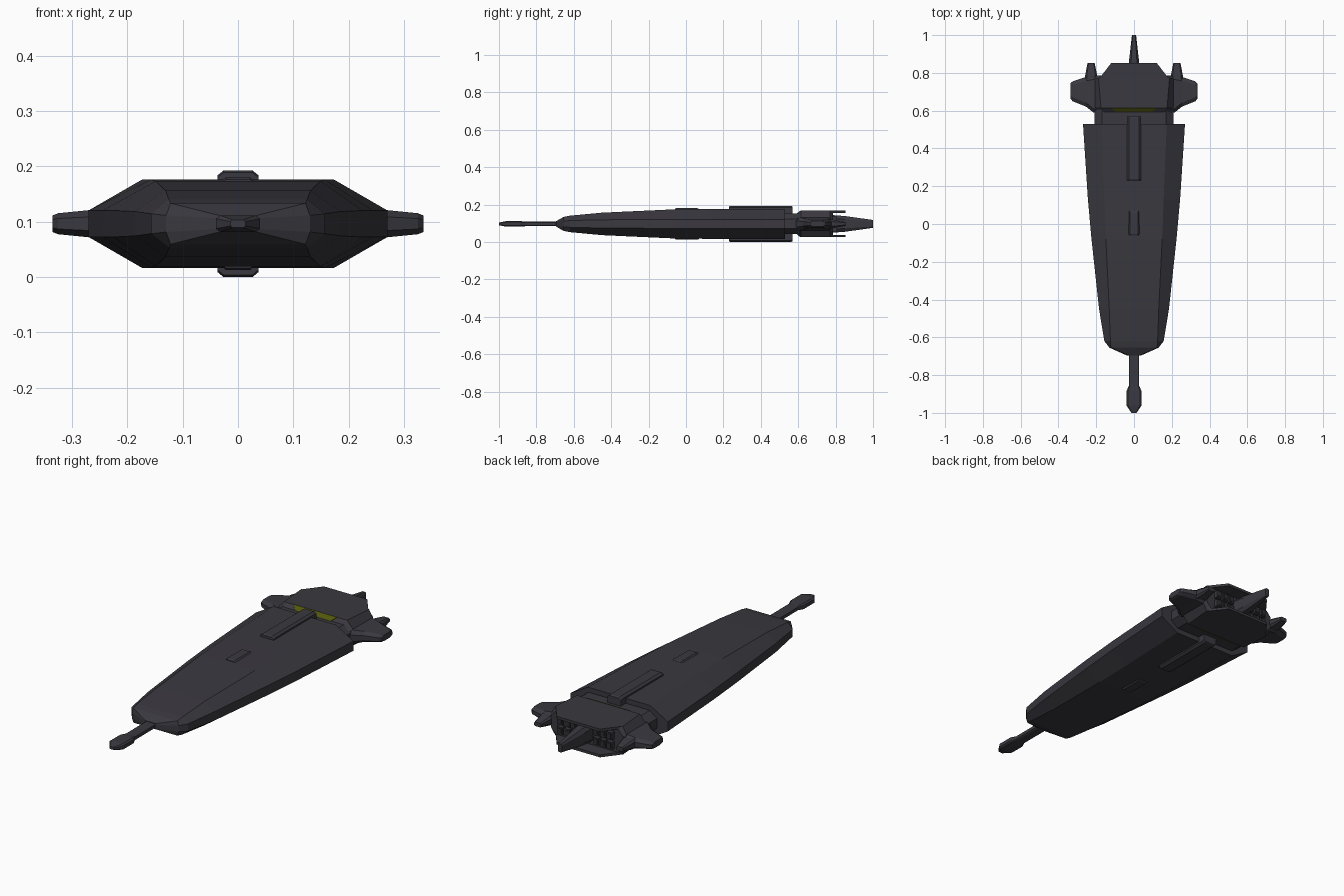
import bpy, bmesh
from mathutils import Vector

ZC = 0.0965  # height of the ship's centre line


def material(name, rgb):
    m = bpy.data.materials.new(name)
    m.diffuse_color = (*rgb, 1)
    return m


GREY = material("dark_grey", (0.042, 0.040, 0.050))
DARK = material("engine_grey", (0.028, 0.027, 0.033))
OLIVE = material("olive_yellow", (0.085, 0.095, 0.004))


def loft(name, rings, mat=GREY):
    """Skin a closed solid through rings with equal point counts."""
    bm = bmesh.new()
    vs = [[bm.verts.new(p) for p in r] for r in rings]
    n = len(vs[0])
    for a, b in zip(vs, vs[1:]):
        for i in range(n):
            j = (i + 1) % n
            bm.faces.new((a[i], a[j], b[j], b[i]))
    bm.faces.new(vs[0])
    bm.faces.new(vs[-1])
    bmesh.ops.recalc_face_normals(bm, faces=bm.faces)
    me = bpy.data.meshes.new(name)
    bm.to_mesh(me)
    bm.free()
    me.materials.append(mat)
    ob = bpy.data.objects.new(name, me)
    bpy.context.collection.objects.link(ob)
    return ob


def octagon(w, flat, side, h):
    return [(w, -side), (w, side), (flat, h), (-flat, h),
            (-w, side), (-w, -side), (-flat, -h), (flat, -h)]


def along_y(name, sections, cx=0, cz=ZC, mat=GREY):
    """Sections: (y, half width, half flat, half side height, half height)."""
    return loft(name, [[(cx + u, y, cz + v) for u, v in octagon(*s)]
                       for y, *s in sections], mat)


def box(name, x, y, z, mat=GREY):
    rings = [[(x[0], yy, z[0]), (x[1], yy, z[0]), (x[1], yy, z[1]), (x[0], yy, z[1])] for yy in y]
    return loft(name, rings, mat)


# Main hull
along_y("hull", [
    (-0.695, 0.040, 0.030, 0.010, 0.014),
    (-0.655, 0.130, 0.122, 0.015, 0.037),
    (-0.620, 0.157, 0.125, 0.018, 0.044),
    (-0.450, 0.185, 0.131, 0.022, 0.060),
    (-0.080, 0.225, 0.149, 0.024, 0.077),
    (0.130, 0.244, 0.157, 0.024, 0.080),
    (0.530, 0.270, 0.173, 0.024, 0.080)])

# Neck between hull and aft block
along_y("neck", [(0.52, 0.21, 0.17, 0.025, 0.055), (0.61, 0.21, 0.17, 0.025, 0.055)])

# Bow probe
along_y("bow_probe", [
    (-1.000, 0.014, 0.010, 0.004, 0.007),
    (-0.960, 0.040, 0.032, 0.009, 0.015),
    (-0.885, 0.040, 0.032, 0.009, 0.015),
    (-0.855, 0.027, 0.021, 0.008, 0.012),
    (-0.680, 0.027, 0.021, 0.008, 0.012)])

# Aft block
along_y("aft_block", [
    (0.585, 0.200, 0.150, 0.030, 0.048),
    (0.615, 0.210, 0.175, 0.032, 0.071),
    (0.770, 0.210, 0.188, 0.032, 0.071),
    (0.785, 0.200, 0.165, 0.030, 0.064)])

# Tail spike
along_y("tail_spike", [
    (0.770, 0.036, 0.022, 0.030, 0.048),
    (0.850, 0.028, 0.016, 0.024, 0.042),
    (1.000, 0.011, 0.007, 0.014, 0.021)])

# Parts repeated on the top and the underside
for s, tag in ((1, "top"), (-1, "bottom")):
    def at(z):
        return ZC + s * z

    # Spine and small deck plate
    for name, y0, y1, w, base, h in (("spine", 0.23, 0.57, 0.037, 0.045, 0.0965),
                                     ("deck_plate", -0.06, 0.07, 0.031, 0.070, 0.084)):
        def ring(y, hh):
            return [(-w, y, at(base)), (w, y, at(base)), (w, y, at(hh - 0.009)),
                    (w * 0.7, y, at(hh)), (-w * 0.7, y, at(hh)), (-w, y, at(hh - 0.009))]
        loft(tag + "_" + name, [ring(y0, h - 0.004), ring(y0 + 0.008, h),
                                ring(y1 - 0.008, h), ring(y1, h - 0.004)])

    # Engine canopy overhanging the rear wall
    plan = [(-0.188, 0.765), (0.188, 0.765), (0.12, 0.853), (-0.12, 0.853)]
    loft(tag + "_engine_canopy", [[(x, y, at(z)) for x, y in plan] for z in (0.058, 0.071)])

    # Glowing strip lying on the sloped front of the aft block
    strip = [(-0.09, 0.584, 0.0485), (0.09, 0.584, 0.0485),
             (0.12, 0.613, 0.0725), (-0.12, 0.613, 0.0725)]
    loft(tag + "_light_strip", [[(x, y, at(z - d)) for x, y, z in strip]
                                for d in (0.005, 0.0)], OLIVE)

# Parts repeated on the left and the right
for s, tag in ((1, "right"), (-1, "left")):
    # Side wing: (x, front y, back y, half height)
    wing = [(0.17, 0.585, 0.785, 0.040), (0.215, 0.590, 0.785, 0.034),
            (0.255, 0.622, 0.778, 0.026), (0.325, 0.650, 0.755, 0.019),
            (0.335, 0.662, 0.745, 0.015)]
    loft(tag + "_wing", [[(s * x, (a + b) / 2 + u, ZC + v) for u, v in
                          octagon((b - a) / 2, (b - a) / 2 - 0.02, h * 0.5, h)]
                         for x, a, b, h in wing])

    # Rear prong
    along_y(tag + "_prong", [(0.75, 0.034, 0.024, 0.014, 0.026),
                             (0.79, 0.031, 0.022, 0.012, 0.022),
                             (0.852, 0.019, 0.014, 0.006, 0.010)], cx=s * 0.227)

    # Engine nozzles in the rear wall
    for i, x in enumerate((0.062, 0.100, 0.138)):
        for k, z in enumerate((-0.024, 0.024)):
            cx, cz = s * x, ZC + z
            box(f"{tag}_nozzle_{i}_{k}", (cx - 0.015, cx + 0.015), (0.775, 0.805),
                (cz - 0.018, cz + 0.018))
            box(f"{tag}_nozzle_core_{i}_{k}", (cx - 0.010, cx + 0.010), (0.80, 0.808),
                (cz - 0.012, cz + 0.012), DARK)
